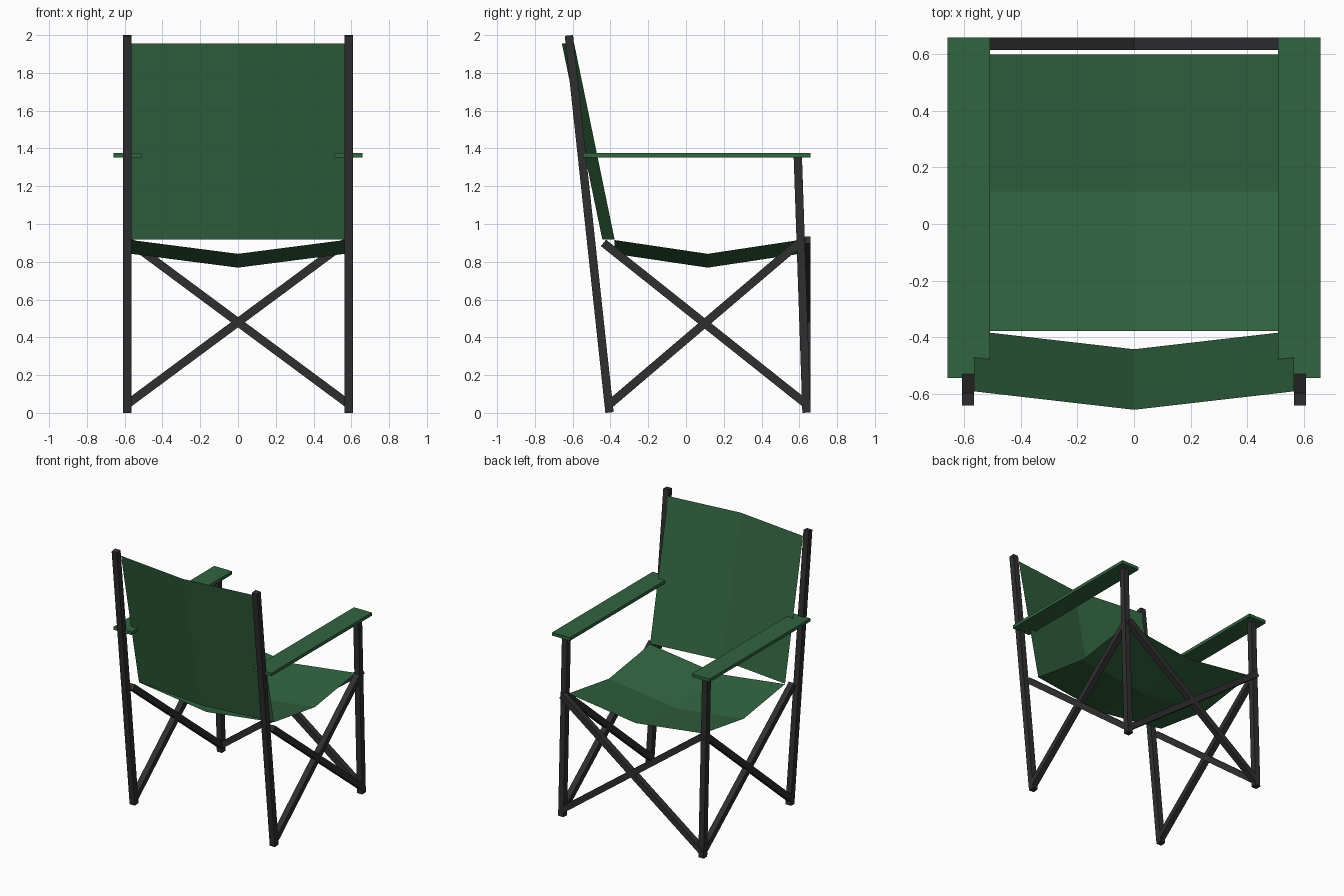
import bpy
from mathutils import Vector, Matrix

if "Cube" in bpy.data.objects:
    bpy.data.objects.remove(bpy.data.objects["Cube"])


def material(name, color):
    m = bpy.data.materials.new(name)
    m.diffuse_color = (*color, 1)
    m.use_nodes = True
    m.node_tree.nodes["Principled BSDF"].inputs["Base Color"].default_value = m.diffuse_color
    return m


GREEN = material("green_canvas", (0.032, 0.127, 0.051))
DARK = material("dark_frame", (0.028, 0.028, 0.030))


def finish(name, verts, faces, mat):
    me = bpy.data.meshes.new(name)
    me.from_pydata(verts, [], faces)
    me.materials.append(mat)
    ob = bpy.data.objects.new(name, me)
    bpy.context.collection.objects.link(ob)
    return ob


def box(name, size, matrix, mat):
    """Box of a given size, placed by a matrix."""
    bpy.ops.mesh.primitive_cube_add(size=1)
    ob = bpy.context.object
    ob.name = name
    ob.data.transform(matrix @ Matrix.Diagonal((*size, 1)))
    ob.data.materials.append(mat)


def bar(name, a, b, side, w=0.044):
    """Square bar between two points; side is the axis one face pair follows."""
    a, b = Vector(a), Vector(b)
    z = (b - a).normalized()
    x = Vector(side)
    y = z.cross(x)
    rot = Matrix((x, y, z)).transposed().to_4x4()
    box(name, (w, w, (b - a).length), Matrix.Translation((a + b) / 2) @ rot, DARK)


def sheet(name, rows):
    """Thin cloth from rows of three points."""
    verts = [p for r in rows for p in r]
    faces = [(3 * j + i, 3 * j + i + 1, 3 * j + i + 4, 3 * j + i + 3)
             for j in range(len(rows) - 1) for i in range(2)]
    return finish(name, verts, faces, GREEN)


X, Y = (1, 0, 0), (0, 1, 0)
LEG_X = 0.587
CLOTH_X = 0.565

for s, tag in ((-1, "left"), (1, "right")):
    x = s * LEG_X
    # uprights
    bar(f"back_leg_{tag}", (x, -0.405, 0.002), (x, -0.62, 1.998), X)
    bar(f"front_leg_{tag}", (x, 0.638, 0.001), (x, 0.592, 1.355), X)
    # crossed side braces
    bar(f"side_brace_a_{tag}", (x, -0.405, 0.045), (x, 0.605, 0.905), X)
    bar(f"side_brace_b_{tag}", (x, 0.638, 0.045), (x, -0.437, 0.90), X)
    # crossed front braces
    bar(f"front_brace_{tag}", (-x, 0.638, 0.045), (x, 0.638, 0.915), Y)
    # armrest
    box(f"armrest_{tag}", (0.15, 1.203, 0.024),
        Matrix.Translation((s * 0.585, 0.0575, 1.363)), GREEN)

# sagging seat, dipping along both directions
sheet("seat", [[(x, y, z - (0.073 if x == 0 else 0)) for x in (-CLOTH_X, 0, CLOTH_X)]
               for y, z in ((-0.378, 0.915), (0.115, 0.842), (0.60, 0.915))])

# backrest, bulging rearward along the middle
sheet("backrest", [[(x, y - (0.065 if x == 0 else 0), z) for x in (CLOTH_X, 0, -CLOTH_X)]
                   for y, z in ((-0.378, 0.918), (-0.592, 1.955))])
